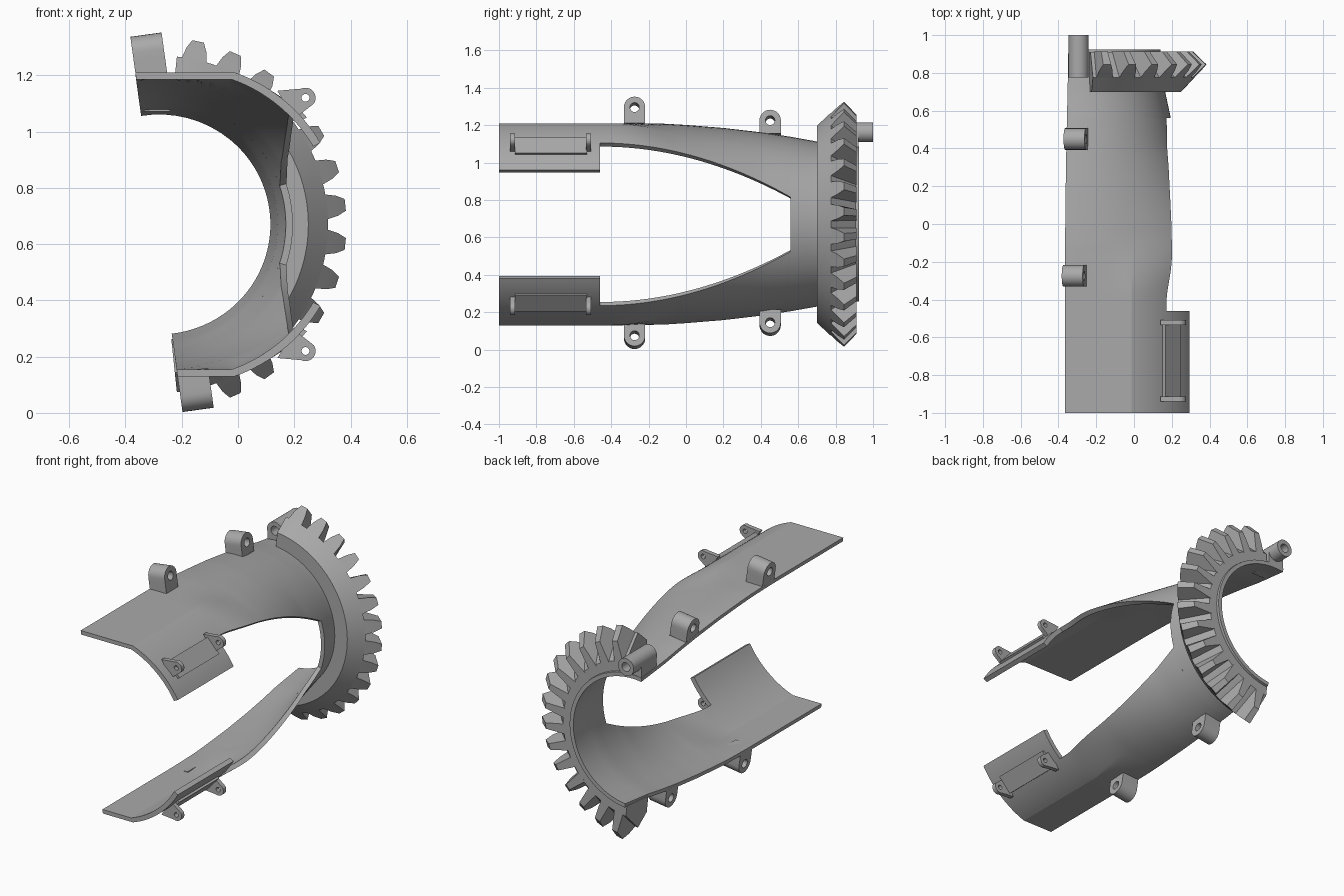
import bpy, bmesh, math
from mathutils import Vector

if "Cube" in bpy.data.objects:
    bpy.data.objects.remove(bpy.data.objects["Cube"])

CX, CZ, TILT = -0.29, 0.67, 0.139       # tube axis and slant of the cut plane
grey = bpy.data.materials.new("plain grey")
grey.diffuse_color = (0.40, 0.40, 0.40, 1)
grey.use_nodes = True
grey.node_tree.nodes["Principled BSDF"].inputs["Base Color"].default_value = grey.diffuse_color


def finish(name, bm, angle=15):
    bmesh.ops.remove_doubles(bm, verts=bm.verts, dist=1e-5)
    bmesh.ops.recalc_face_normals(bm, faces=bm.faces)
    me = bpy.data.meshes.new(name)
    bm.to_mesh(me)
    bm.free()
    me.materials.append(grey)
    ob = bpy.data.objects.new(name, me)
    bpy.context.collection.objects.link(ob)
    bpy.ops.object.select_all(action='DESELECT')
    ob.select_set(True)
    bpy.context.view_layer.objects.active = ob
    bpy.ops.object.shade_smooth_by_angle(angle=math.radians(angle))
    return ob


def loft(bm, rings):
    """Join closed rings of points into a capped solid."""
    vs = [[bm.verts.new(p) for p in r] for r in rings]
    n = len(vs[0])
    for a, b in zip(vs, vs[1:]):
        for i in range(n):
            j = (i + 1) % n
            bm.faces.new((a[i], a[j], b[j], b[i]))
    return vs


def interp(y, table):
    for (y0, v0), (y1, v1) in zip(table, table[1:]):
        if y <= y1:
            return v0 + (v1 - v0) * (y - y0) / (y1 - y0)
    return table[-1][1]


# Shell: flat-topped prism at the front that blends into a narrowing round tube
WIDE = [(-1, 1.1), (-.46, .88), (-.1, .717), (0, .677), (.2, .59), (.4, .514),
        (.56, .475), (.7, .445), (.925, .42)]
TALL = [(-1, .54), (-.3, .54), (-.1, .537), (0, .531), (.2, .515), (.4, .492),
        (.56, .468), (.7, .443), (.925, .415)]


def section(y, w, s, n1=8, n2=18):
    """Outer points from the cut plane to height w, for side s = +1 top / -1 bottom."""
    k = min(max((y + .4) / .35, 0), 1)
    k = k * k * (3 - 2 * k)
    a, b = interp(y, WIDE), interp(y, TALL)
    R, H, kink = .572, .54, -.012
    p_cut = CX - s * TILT * H
    e_cut = math.acos((-.01 - s * TILT * b) / a)
    e_kink = math.acos((kink + .28) / a)
    e_end = math.asin(w / b)
    q_kink, q_end = math.asin(H / R), math.asin(w / R)
    pts = []
    for i in range(n1 + n2 + 1):
        if i <= n1:
            t = i / n1
            px, pz = p_cut + (kink - p_cut) * t, H
            e = e_cut + (e_kink - e_cut) * t
        else:
            t = (i - n1) / n2
            q = q_kink + (q_end - q_kink) * t
            px, pz = -.2 + R * math.cos(q), R * math.sin(q)
            e = e_kink + (e_end - e_kink) * t
        ex, ez = -.28 + a * math.cos(e), b * math.sin(e)
        pts.append((px + (ex - px) * k, s * (pz + (ez - pz) * k)))
    return pts


def shell_patch(name, ys, edge, sides):
    bm = bmesh.new()
    for s in sides:
        rings = []
        for y in ys:
            outer = section(y, edge(y), s)
            if len(sides) == 1:                 # full arc, top and bottom joined
                outer += section(y, edge(y), -s)[-2::-1]
            f = 1 - .024 / interp(y, TALL)
            inner = [(CX + (x - CX) * f, z * f) for x, z in outer]
            rings.append([(x, y, CZ + z) for x, z in outer + inner[::-1]])
        vs = loft(bm, rings)
        n, m = len(vs[0]), len(vs[0]) // 2
        for r in (vs[0], vs[-1]):
            for i in range(m - 1):
                bm.faces.new((r[i], r[i + 1], r[n - 2 - i], r[n - 1 - i]))
    finish(name, bm)


def span(a, b, n):
    return [a + (b - a) * i / n for i in range(n + 1)]


shell_patch("front_plates", span(-1, -.46, 3), lambda y: .29, (1, -1))
shell_patch("side_arms", span(-.46, .56, 34),
            lambda y: .435 - .29 * ((y + .46) / 1.02) ** 2, (1, -1))
shell_patch("rear_collar", span(.56, .925, 8), lambda y: 0, (1,))

# Gear ring: profile in (radius, y) swept round the tube
GX = -.28


def polar(r, y, deg, side=0):
    c, s = math.cos(math.radians(deg)), math.sin(math.radians(deg))
    return (GX + r * c - side * s, y, CZ + r * s + side * c)


bm = bmesh.new()
prof = [(.43, .70), (.53, .70), (.60, .775), (.475, .91), (.41, .91)]
vs = loft(bm, [[polar(r, y, d) for r, y in prof] for d in range(-84, 85, 3)])
bm.faces.new(vs[0])
bm.faces.new(vs[-1])
finish("gear_ring", bm)

# Bevel teeth: (radius, y, half width)
bm = bmesh.new()
tooth = [(.59, .768, .046), (.635, .812, .036), (.665, .845, .021),
         (.595, .912, .018), (.465, .912, .03)]
for i in range(14):
    d = -78 + 12 * i
    vs = loft(bm, [[polar(r, y, d, k * w) for r, y, w in tooth] for k in (-1, 1)])
    bm.faces.new(vs[0])
    bm.faces.new(vs[1])
finish("gear_teeth", bm)


# Lugs: an outline round a hole, pushed along an axis
def lug(name, origin, u, v, axis, outline, hole, depth):
    o, u, v, axis = Vector(origin), Vector(u), Vector(v), Vector(axis).normalized()
    pts = []
    for i, p in enumerate(outline):
        q = Vector(outline[(i + 1) % len(outline)])
        p = Vector(p)
        n = max(1, round((q - p).length / .025))
        pts += [p.lerp(q, j / n) for j in range(n)]
    holes = [p.normalized() * hole for p in pts]
    bm = bmesh.new()

    def ring(ps, d):
        return [o + u * p.x + v * p.y + axis * d for p in ps]
    a, b = ring(pts, 0), ring(pts, depth)
    c, d = ring(holes, depth), ring(holes, 0)
    loft(bm, [a, b, c, d, a])
    finish(name, bm, 25)


def u_shape(r, drop):
    arc = [(r * math.cos(math.pi * i / 14), r * math.sin(math.pi * i / 14)) for i in range(15)]
    return arc + [(-r, -drop), (r, -drop)]


for s, word in ((1, "upper"), (-1, "lower")):
    # hinge lugs along the cut edge
    for y, h, drop in ((-.275, .61, .085), (.45, .54, .07)):
        lug(f"{word}_edge_lug", (CX - TILT * s * h, y, CZ + s * h), (0, 1, 0),
            (-TILT * s, 0, s), (1, 0, TILT), u_shape(.057, drop), .025, .112)
    # pivot ears on the front plates
    arc = [(.036 * math.cos(math.radians(a)), .036 * math.sin(math.radians(a)))
           for a in range(-35, 116, 15)]
    ear = arc + [(-.10, .025), (-.04, -.075)]
    for y in (-.94, -.535):
        lug(f"{word}_ear", (.24, y, CZ + s * .45), (1, 0, 0), (0, 0, s), (0, 1, 0),
            ear, .014, .027)
    # raised bar between the ears
    bm = bmesh.new()
    bar = [(.15, .45), (.168, .465), (.245, .38), (.225, .37)]
    vs = loft(bm, [[(x, y, CZ + s * z) for x, z in bar] for y in (-.915, -.53)])
    bm.faces.new(vs[0])
    bm.faces.new(vs[1])
    finish(f"{word}_ear_bar", bm)

# Rear pin tube with its foot
circle = [(.053 * math.cos(math.tau * i / 28), .053 * math.sin(math.tau * i / 28)) for i in range(28)]
lug("rear_pin_tube", (-.293, .775, 1.162), (1, 0, 0), (0, 0, 1), (0, 1, 0), circle, .027, .225)
lug("rear_pin_foot", (-.293, .777, 1.162), (1, 0, 0), (0, 0, 1), (0, 1, 0),
    u_shape(.0525, .09), .0275, .146)
